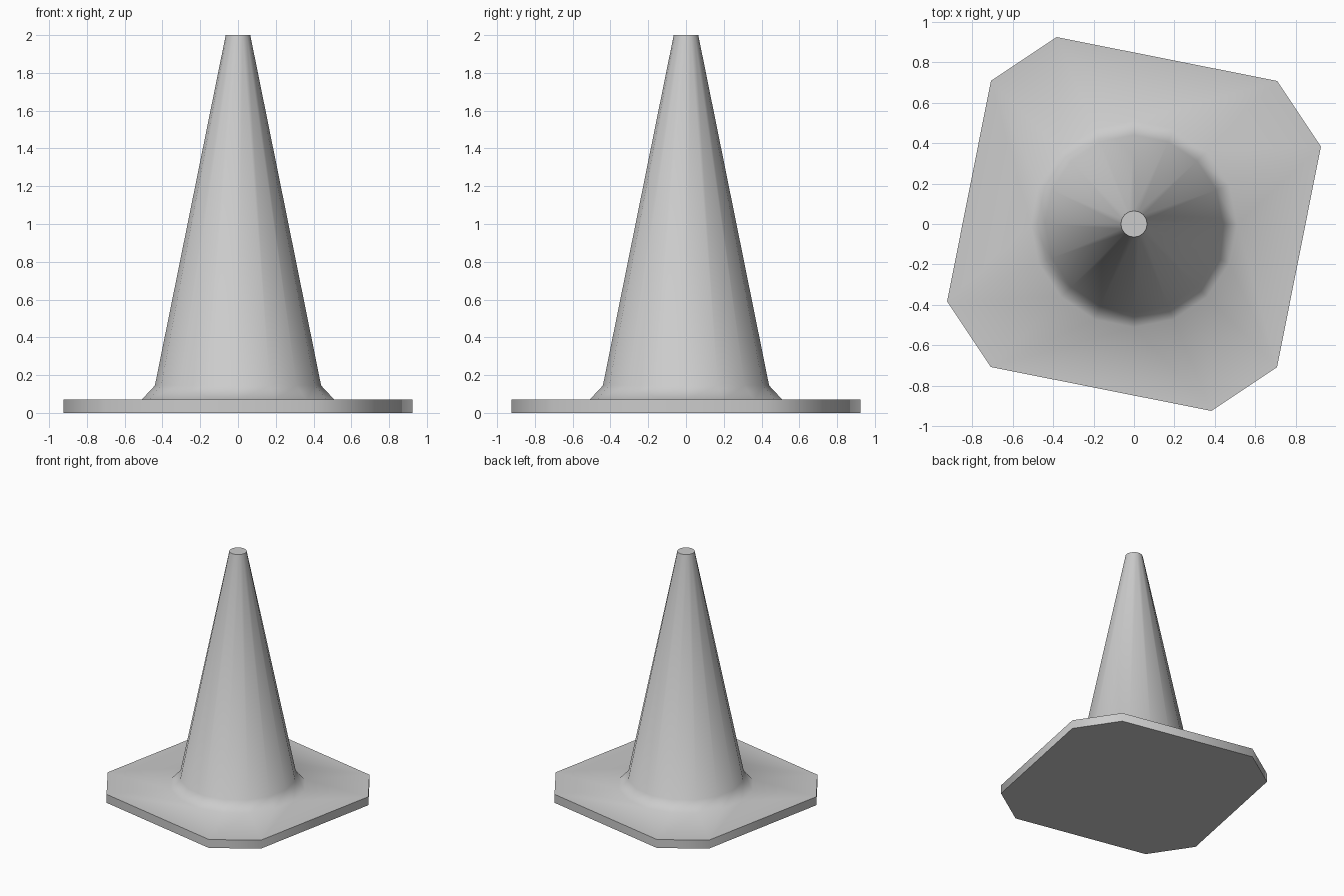
import bpy
import bmesh
from math import cos, sin, pi, radians

if "Cube" in bpy.data.objects:
    bpy.data.objects.remove(bpy.data.objects["Cube"])

SIDES = 16


def plate_step(k):
    # snap the 16 directions in pairs to the 8 corners of the plate
    return k + (1, 0, 0, -1)[k % 4]


def ring(bm, radius, z, plate=False):
    angles = [(plate_step(k) if plate else k) * 2 * pi / SIDES for k in range(SIDES)]
    return [bm.verts.new((radius * cos(a), radius * sin(a), z)) for a in angles]


# Plate, flare and cone as one continuous skin
bm = bmesh.new()
rings = [
    ring(bm, 1.0, 0.0, plate=True),
    ring(bm, 1.0, 0.07, plate=True),
    ring(bm, 0.51, 0.07),
    ring(bm, 0.44, 0.145),
    ring(bm, 0.065, 2.0),
]
for low, high in zip(rings, rings[1:]):
    for k in range(SIDES):
        n = (k + 1) % SIDES
        bm.faces.new((low[k], low[n], high[n], high[k]))

# Underside and tip
bm.faces.new(rings[0][::-1])
bm.faces.new(rings[-1])
bmesh.ops.remove_doubles(bm, verts=bm.verts[:], dist=0.0001)
bmesh.ops.recalc_face_normals(bm, faces=bm.faces[:])

mesh = bpy.data.meshes.new("traffic_cone")
bm.to_mesh(mesh)
bm.free()
cone = bpy.data.objects.new("traffic_cone", mesh)
bpy.context.collection.objects.link(cone)

# Smooth body, sharp plate rim and tip
bpy.context.view_layer.objects.active = cone
cone.select_set(True)
bpy.ops.object.shade_smooth_by_angle(angle=radians(60))
